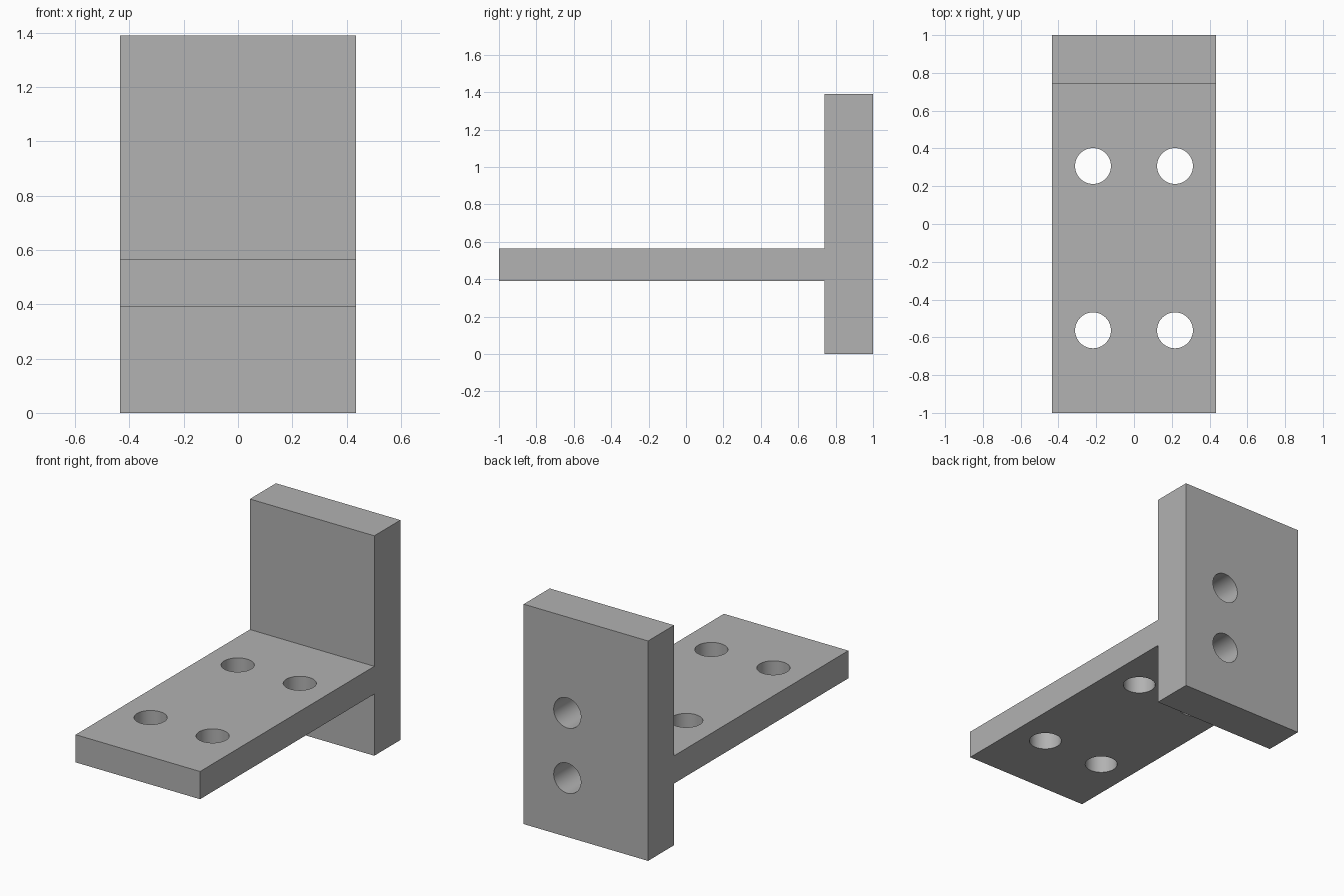
import bpy
import bmesh
import math
from mathutils import Matrix

cube = bpy.data.objects.get("Cube")
if cube:
    bpy.data.objects.remove(cube, do_unlink=True)

WIDTH, HEIGHT = 0.87, 1.39
WALL_FRONT, WALL_BACK = 0.74, 1.0
PLATE_LOW, PLATE_TOP = 0.39, 0.565
HOLE_RADIUS = 0.095
BLIND_DEPTH = 0.25

# Plain grey finish
grey = bpy.data.materials.new("plain grey")
grey.use_nodes = True
colour = (0.445, 0.445, 0.445, 1)
grey.diffuse_color = colour
grey.node_tree.nodes["Principled BSDF"].inputs["Base Color"].default_value = colour


def add_object(name, bm):
    bmesh.ops.recalc_face_normals(bm, faces=bm.faces)
    mesh = bpy.data.meshes.new(name)
    bm.to_mesh(mesh)
    bm.free()
    mesh.materials.append(grey)
    obj = bpy.data.objects.new(name, mesh)
    bpy.context.collection.objects.link(obj)
    return obj


def add_drill(bm, centre, length, turn=0):
    place = Matrix.Translation(centre) @ Matrix.Rotation(turn, 4, 'X')
    bmesh.ops.create_cone(bm, cap_ends=True, segments=64, radius1=HOLE_RADIUS,
                          radius2=HOLE_RADIUS, depth=length, matrix=place)


# T-shaped side profile, extruded across the width
profile = [(WALL_BACK, 0), (WALL_BACK, HEIGHT), (WALL_FRONT, HEIGHT),
           (WALL_FRONT, PLATE_TOP), (-1, PLATE_TOP), (-1, PLATE_LOW),
           (WALL_FRONT, PLATE_LOW), (WALL_FRONT, 0)]
bm = bmesh.new()
side = bm.faces.new([bm.verts.new((-WIDTH / 2, y, z)) for y, z in profile])
swept = bmesh.ops.extrude_face_region(bm, geom=[side])["geom"]
bmesh.ops.translate(bm, vec=(WIDTH, 0, 0),
                    verts=[v for v in swept if isinstance(v, bmesh.types.BMVert)])
bracket = add_object("mounting_bracket", bm)

# Four through holes in the plate
bm = bmesh.new()
for x in (-0.217, 0.217):
    for y in (-0.563, 0.307):
        add_drill(bm, (x, y, (PLATE_LOW + PLATE_TOP) / 2), 0.4)

# Two blind holes in the back of the wall
for z in (0.372, 0.784):
    add_drill(bm, (0.13, WALL_BACK, z), 2 * BLIND_DEPTH, math.pi / 2)
drills = add_object("hole_cutters", bm)

cut = bracket.modifiers.new("holes", 'BOOLEAN')
cut.operation = 'DIFFERENCE'
cut.solver = 'EXACT'
cut.object = drills
bpy.ops.object.select_all(action='DESELECT')
bracket.select_set(True)
bpy.context.view_layer.objects.active = bracket
bpy.ops.object.modifier_apply(modifier=cut.name)
bpy.data.objects.remove(drills, do_unlink=True)

# Round hole walls, crisp edges
bpy.ops.object.shade_smooth_by_angle(angle=math.radians(30))
